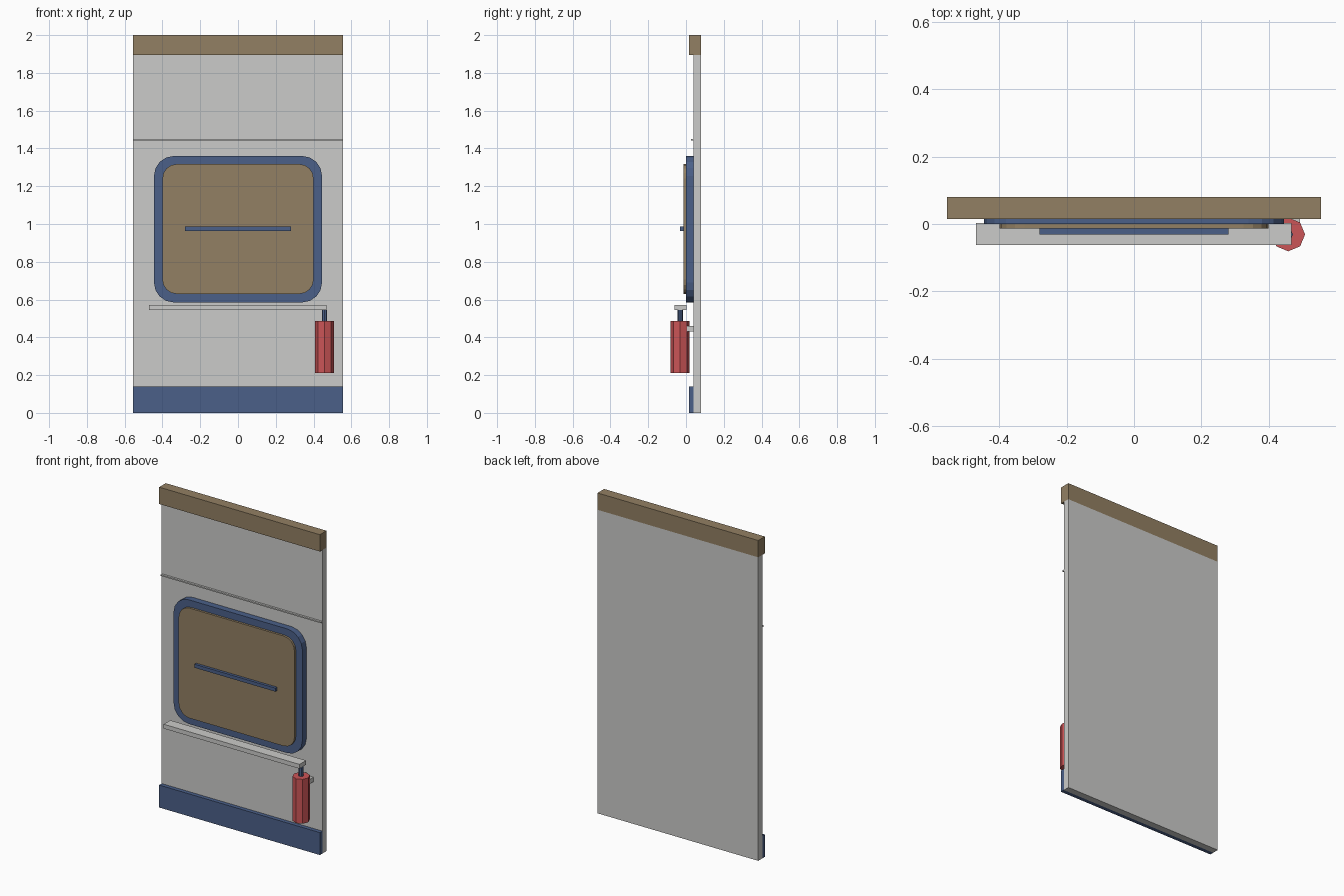
import bpy, bmesh
from math import pi, cos, sin

default = bpy.data.objects.get("Cube")
if default:
    bpy.data.objects.remove(default, do_unlink=True)


def material(name, r, g, b):
    m = bpy.data.materials.new(name)
    m.use_nodes = True
    m.diffuse_color = (r, g, b, 1)
    m.node_tree.nodes["Principled BSDF"].inputs["Base Color"].default_value = (r, g, b, 1)
    return m


grey = material("light grey", 0.60, 0.60, 0.585)
brown = material("tan brown", 0.29, 0.215, 0.125)
blue = material("slate blue", 0.07, 0.117, 0.25)
red = material("soft red", 0.60, 0.09, 0.095)


def extruded(name, outline, depth, mat):
    """Extrude a closed outline of 3D points along the vector depth."""
    bm = bmesh.new()
    face = bm.faces.new([bm.verts.new(p) for p in outline])
    grown = bmesh.ops.extrude_face_region(bm, geom=[face], use_keep_orig=True)
    moved = [v for v in grown["geom"] if isinstance(v, bmesh.types.BMVert)]
    bmesh.ops.translate(bm, verts=moved, vec=depth)
    bmesh.ops.recalc_face_normals(bm, faces=bm.faces)
    mesh = bpy.data.meshes.new(name)
    bm.to_mesh(mesh)
    bm.free()
    mesh.materials.append(mat)
    obj = bpy.data.objects.new(name, mesh)
    bpy.context.collection.objects.link(obj)
    return obj


def box(name, x, y, z, mat):
    outline = [(x[0], y[0], z[0]), (x[1], y[0], z[0]), (x[1], y[0], z[1]), (x[0], y[0], z[1])]
    return extruded(name, outline, (0, y[1] - y[0], 0), mat)


def rounded_plate(name, half, y, z, radius, mat, steps=4):
    outline = []
    corners = [(half, z[1]), (-half, z[1]), (-half, z[0]), (half, z[0])]
    for i, (cx, cz) in enumerate(corners):
        cx -= radius if cx > 0 else -radius
        cz += -radius if i < 2 else radius
        for k in range(steps + 1):
            a = (i + k / steps) * pi / 2
            outline.append((cx + radius * cos(a), y[0], cz + radius * sin(a)))
    return extruded(name, outline, (0, y[1] - y[0], 0), mat)


def prism(name, centre, radius, z, mat, sides=8):
    outline = [(centre[0] + radius * cos(2 * pi * i / sides),
                centre[1] + radius * sin(2 * pi * i / sides), z[0]) for i in range(sides)]
    return extruded(name, outline, (0, 0, z[1] - z[0]), mat)


# Wall panel with its header, kick board and seam strip
full = (-0.555, 0.555)
box("wall_panel", full, (0.04, 0.08), (0, 1.895), grey)
box("header_beam", full, (0.015, 0.08), (1.895, 2.0), brown)
box("kick_board", full, (0.015, 0.04), (0, 0.14), blue)
box("seam_strip", full, (0.027, 0.04), (1.442, 1.450), grey)

# Rounded hatch with surround and bar
rounded_plate("hatch_surround", 0.445, (0, 0.04), (0.585, 1.36), 0.105, blue)
rounded_plate("hatch_door", 0.40, (-0.014, 0), (0.63, 1.317), 0.075, brown)
box("hatch_bar", (-0.28, 0.28), (-0.031, -0.014), (0.964, 0.986), blue)

# Ledge below the hatch
box("ledge", (-0.47, 0.468), (-0.062, 0.003), (0.545, 0.572), grey)

# Extinguisher and its wall bracket
spot = (0.458, -0.031)
prism("extinguisher_body", spot, 0.05, (0.21, 0.487), red)
prism("extinguisher_neck", spot, 0.014, (0.487, 0.545), blue)
box("extinguisher_bracket", (0.423, 0.493), (0.003, 0.04), (0.432, 0.46), grey)
